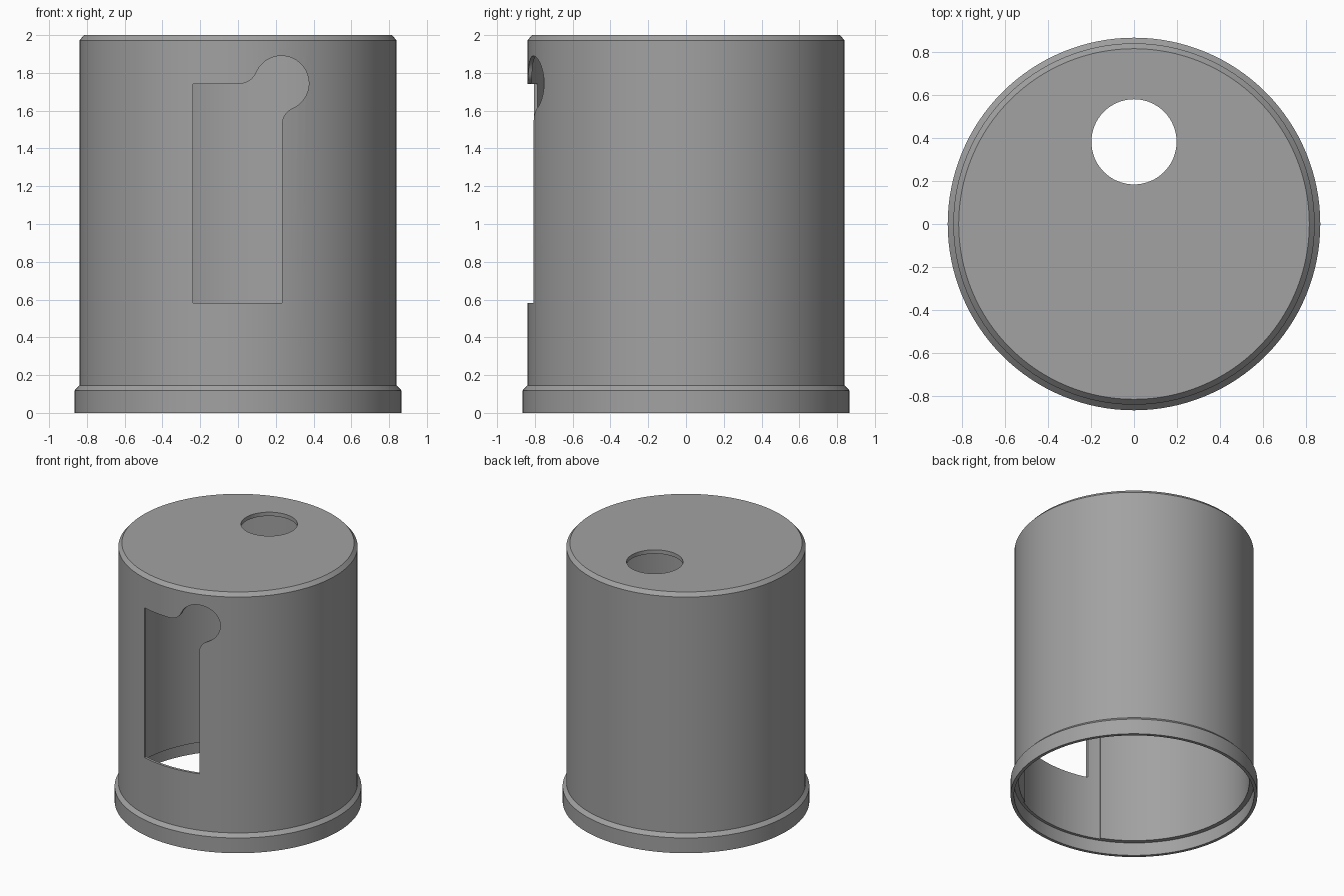
import bpy, bmesh, math
from math import cos, sin, pi, radians, atan2, sqrt

if "Cube" in bpy.data.objects:
    bpy.data.objects.remove(bpy.data.objects["Cube"])

SEG = 128


def make_object(name, bm):
    bmesh.ops.recalc_face_normals(bm, faces=bm.faces)
    mesh = bpy.data.meshes.new(name)
    bm.to_mesh(mesh)
    bm.free()
    ob = bpy.data.objects.new(name, mesh)
    bpy.context.collection.objects.link(ob)
    return ob


def prism(name, points, offset):
    """Extrude a closed loop of 3D points along an offset."""
    bm = bmesh.new()
    face = bm.faces.new([bm.verts.new(p) for p in points])
    ext = bmesh.ops.extrude_face_region(bm, geom=[face])
    verts = [v for v in ext["geom"] if isinstance(v, bmesh.types.BMVert)]
    bmesh.ops.translate(bm, verts=verts, vec=offset)
    return make_object(name, bm)


def arc(cx, cy, r, a0, a1, n):
    return [(cx + r * cos(a0 + (a1 - a0) * i / n),
             cy + r * sin(a0 + (a1 - a0) * i / n)) for i in range(n + 1)]


# Hollow cup, open below, with chamfered top, foot ring and stepped mouth
profile = [(0.815, 2.0), (0.84, 1.972), (0.84, 0.145), (0.866, 0.118), (0.866, 0.0),
           (0.842, 0.0), (0.842, 0.1), (0.808, 0.1), (0.808, 1.97)]
bm = bmesh.new()
rings = [[bm.verts.new((r * cos(2 * pi * i / SEG), r * sin(2 * pi * i / SEG), z))
          for i in range(SEG)] for r, z in profile]
for a, b in zip(rings, rings[1:]):
    for i in range(SEG):
        j = (i + 1) % SEG
        bm.faces.new((a[i], a[j], b[j], b[i]))
bm.faces.new(rings[0])
bm.faces.new(rings[-1])
housing = make_object("housing", bm)

# Shallow recess on the inside wall around the window
recess = arc(0, 0, 0.82, radians(247), radians(301), 32) + \
    arc(0, 0, 0.7, radians(301), radians(247), 32)
recess_cutter = prism("recess_cutter", [(x, y, 0.05) for x, y in recess], (0, 0, 1.91))

# Round hole in the top
hole = arc(0, 0.382, 0.198, 0, 2 * pi, 64)[:-1]
hole_cutter = prism("hole_cutter", [(x, y, 1.8) for x, y in hole], (0, 0, 0.4))

# Window: tall slot with a round lobe blended in by two fillets
L, R, BOT, TOP = -0.237, 0.233, 0.582, 1.742
cx, cz, r = 0.23, 1.745, 0.145
f1, f2 = 0.09, 0.1
p1x = R + f1
p1z = cz - sqrt((r + f1) ** 2 - (p1x - cx) ** 2)
p2z = TOP + f2
p2x = cx - sqrt((r + f2) ** 2 - (p2z - cz) ** 2)
a1 = atan2(p1z - cz, p1x - cx)
a2 = atan2(p2z - cz, p2x - cx)
window = [(L, BOT), (R, BOT)]
window += arc(p1x, p1z, f1, pi, a1 + pi, 10)
window += arc(cx, cz, r, a1, a2, 36)[1:-1]
window += arc(p2x, p2z, f2, a2 - pi, -pi / 2, 10)
window += [(L, TOP)]
window_cutter = prism("window_cutter", [(x, -1.2, z) for x, z in window], (0, 0.9, 0))

# Cut the openings
bpy.context.view_layer.objects.active = housing
housing.select_set(True)
for cutter in (recess_cutter, hole_cutter, window_cutter):
    cutter.hide_render = True
    mod = housing.modifiers.new(cutter.name, 'BOOLEAN')
    mod.operation = 'DIFFERENCE'
    mod.solver = 'EXACT'
    mod.object = cutter
    bpy.ops.object.modifier_apply(modifier=mod.name)
    bpy.data.objects.remove(cutter)

# Finish
grey = bpy.data.materials.new("grey")
grey.diffuse_color = (0.36, 0.36, 0.36, 1)
grey.use_nodes = True
grey.node_tree.nodes["Principled BSDF"].inputs["Base Color"].default_value = grey.diffuse_color
housing.data.materials.clear()
housing.data.materials.append(grey)
bpy.ops.object.shade_smooth_by_angle(angle=radians(30))
